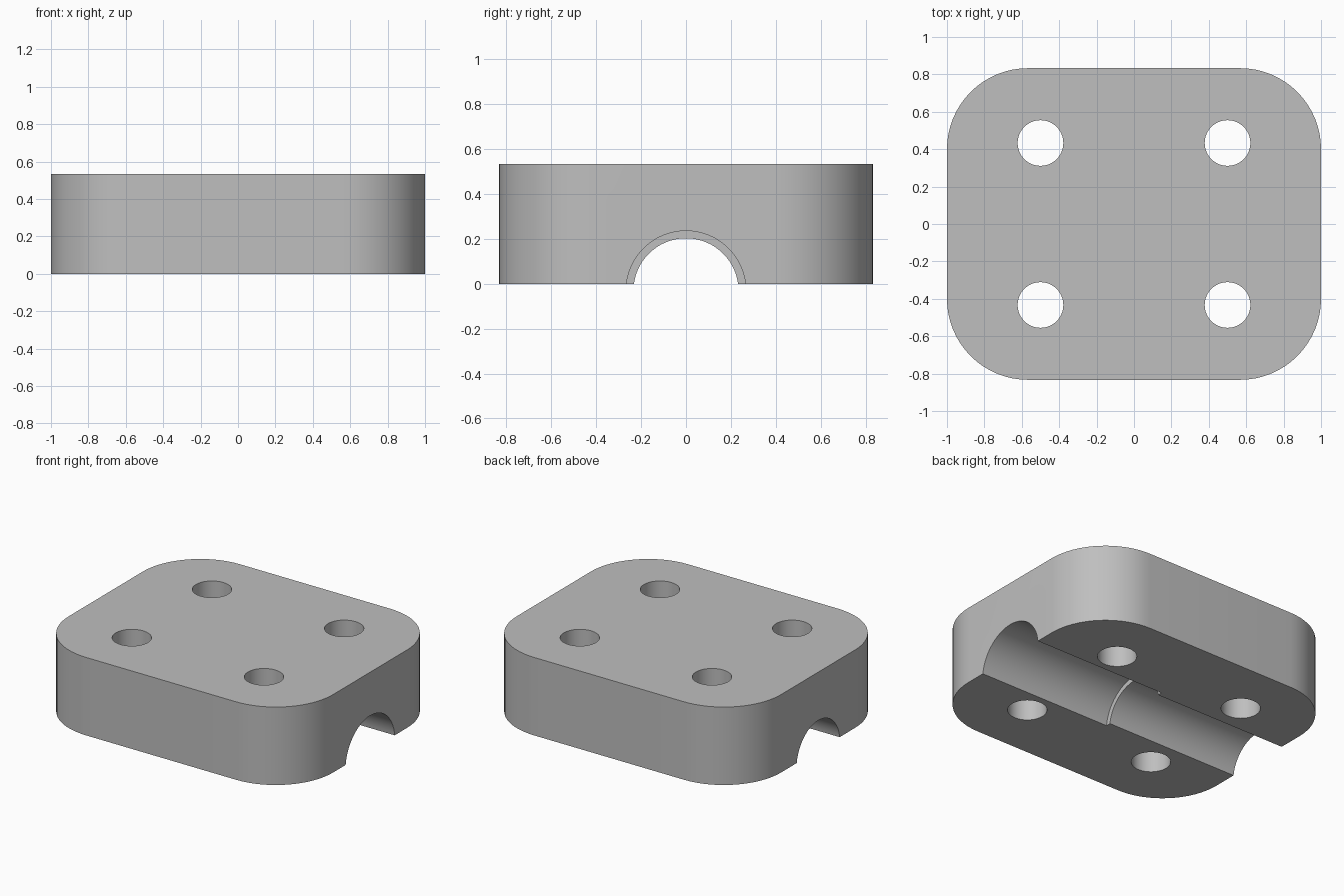
import bpy, bmesh
from math import sin, cos, pi
from mathutils import Matrix

cube = bpy.data.objects.get("Cube")
if cube:
    bpy.data.objects.remove(cube, do_unlink=True)

HALF_X, HALF_Y, HEIGHT, CORNER = 1.0, 0.833, 0.533, 0.433
HOLE_X, HOLE_Y, HOLE_R = 0.5, 0.433, 0.122
STEPS = 16

grey = bpy.data.materials.new("machined grey")
grey.use_nodes = True
colour = (0.52, 0.52, 0.52, 1)
grey.diffuse_color = colour
grey.node_tree.nodes["Principled BSDF"].inputs["Base Color"].default_value = colour


def add_object(name, bm):
    bmesh.ops.recalc_face_normals(bm, faces=bm.faces)
    mesh = bpy.data.meshes.new(name)
    bm.to_mesh(mesh)
    bm.free()
    mesh.materials.append(grey)
    obj = bpy.data.objects.new(name, mesh)
    bpy.context.collection.objects.link(obj)
    return obj


def rod(name, radius, length, matrix):
    bm = bmesh.new()
    bmesh.ops.create_cone(bm, cap_ends=True, segments=64, radius1=radius,
                          radius2=radius, depth=length, matrix=matrix)
    obj = add_object(name, bm)
    obj.hide_render = True
    return obj


def cut(target, cutter):
    mod = target.modifiers.new(cutter.name, 'BOOLEAN')
    mod.operation = 'DIFFERENCE'
    mod.solver = 'EXACT'
    mod.object = cutter
    bpy.context.view_layer.objects.active = target
    bpy.ops.object.modifier_apply(modifier=mod.name)
    bpy.data.objects.remove(cutter, do_unlink=True)


# Block with rounded vertical corners
bm = bmesh.new()
outline = []
for quarter, (sx, sy) in enumerate([(1, 1), (-1, 1), (-1, -1), (1, -1)]):
    for i in range(STEPS + 1):
        a = (quarter + i / STEPS) * pi / 2
        outline.append(bm.verts.new((sx * (HALF_X - CORNER) + CORNER * cos(a),
                                     sy * (HALF_Y - CORNER) + CORNER * sin(a), 0)))
base = bm.faces.new(outline)
top = bmesh.ops.extrude_face_region(bm, geom=[base])["geom"]
bmesh.ops.translate(bm, vec=(0, 0, HEIGHT),
                    verts=[v for v in top if isinstance(v, bmesh.types.BMVert)])
block = add_object("clamp_block", bm)

# Four bolt holes
for sx in (-1, 1):
    for sy in (-1, 1):
        place = Matrix.Translation((sx * HOLE_X, sy * HOLE_Y, HEIGHT / 2))
        cut(block, rod("bolt_hole", HOLE_R, 1, place))

# Stepped channel along the underside, wider on the +x half
along_x = Matrix.Rotation(pi / 2, 4, 'Y')
for name, radius, start, end in (("wide_channel", 0.267, 0, 1.2),
                                 ("narrow_channel", 0.234, -1.2, 0.1)):
    place = Matrix.Translation(((start + end) / 2, 0, -0.031)) @ along_x
    cut(block, rod(name, radius, end - start, place))

# Smooth curved walls, crisp edges
block.data.materials.clear()
block.data.materials.append(grey)
bpy.ops.object.select_all(action='DESELECT')
block.select_set(True)
bpy.context.view_layer.objects.active = block
bpy.ops.object.shade_smooth_by_angle(angle=pi / 6)
